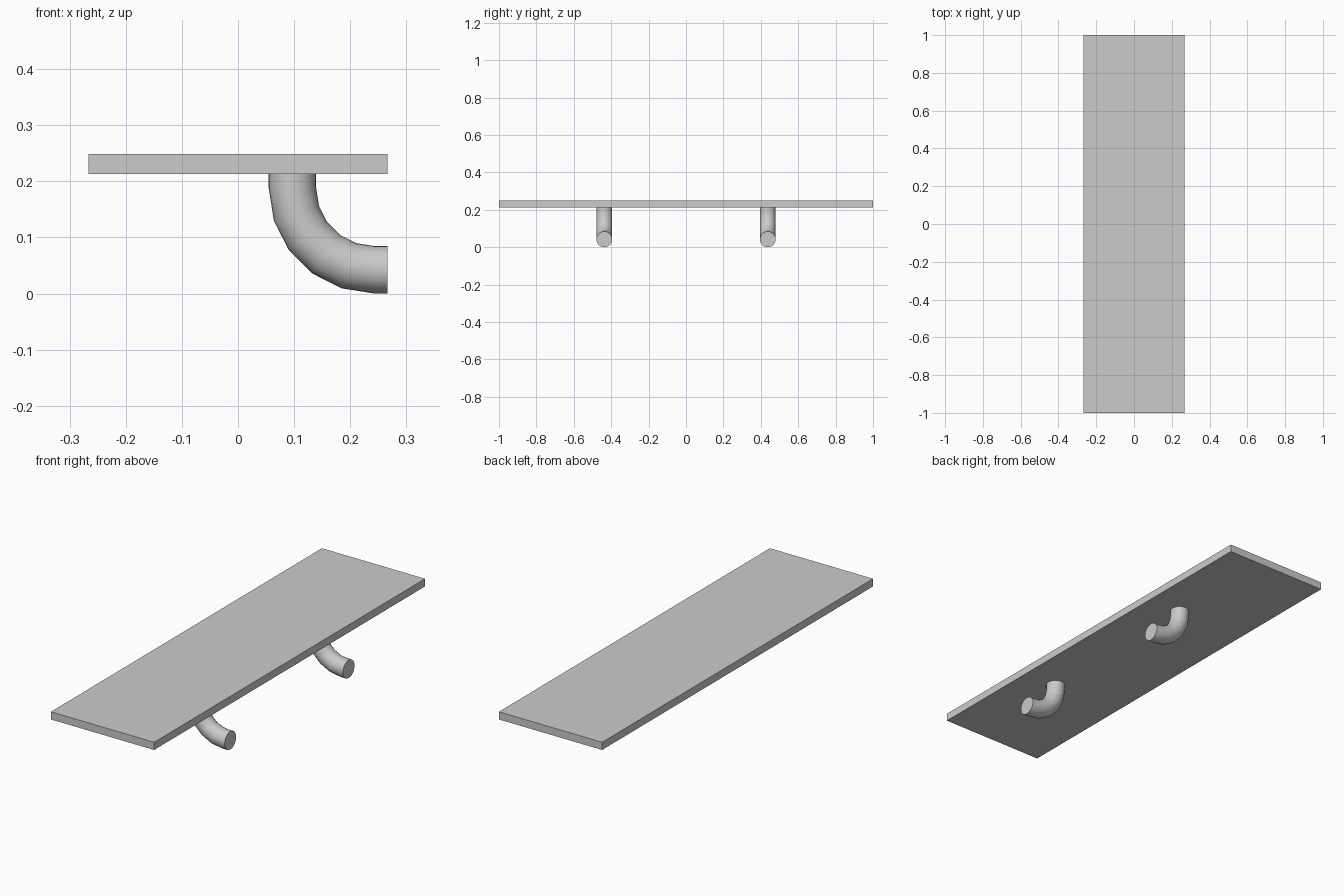
import bpy, bmesh
from math import sin, cos, pi, radians

if "Cube" in bpy.data.objects:
    bpy.data.objects.remove(bpy.data.objects["Cube"])

SIDES = 24
R = 0.0423            # tube radius
BEND = 0.1449         # bend radius along the tube centre
CX, CZ = 0.242, 0.1875  # centre of the bend
BOTTOM, TOP, HALF_W = 0.213, 0.249, 0.2665


def finish(name, bm):
    bmesh.ops.recalc_face_normals(bm, faces=bm.faces)
    mesh = bpy.data.meshes.new(name)
    bm.to_mesh(mesh)
    bm.free()
    obj = bpy.data.objects.new(name, mesh)
    bpy.context.collection.objects.link(obj)
    return obj


# Shelf board
bm = bmesh.new()
bmesh.ops.create_cube(bm, size=1)
bmesh.ops.scale(bm, vec=(2 * HALF_W, 2, TOP - BOTTOM), verts=bm.verts)
bmesh.ops.translate(bm, vec=(0, 0, (TOP + BOTTOM) / 2), verts=bm.verts)
finish("shelf_board", bm)


# Elbow tube: short straight drop, five-step quarter bend, short straight end
def elbow(name, y):
    path = [(CX - BEND, BOTTOM, 0)]
    for i in range(6):
        a = radians(18 * i)
        path.append((CX - BEND * cos(a), CZ - BEND * sin(a), a))
    path.append((HALF_W, CZ - BEND, pi / 2))

    bm = bmesh.new()
    rings = []
    for px, pz, a in path:
        ring = []
        for k in range(SIDES):
            t = 2 * pi * k / SIDES
            u = R * cos(t)
            ring.append(bm.verts.new((px - u * cos(a), y + R * sin(t), pz - u * sin(a))))
        rings.append(ring)
    for r0, r1 in zip(rings, rings[1:]):
        for k in range(SIDES):
            n = (k + 1) % SIDES
            bm.faces.new((r0[k], r0[n], r1[n], r1[k]))
    bm.faces.new(rings[0])
    bm.faces.new(rings[-1])
    obj = finish(name, bm)

    bpy.ops.object.select_all(action='DESELECT')
    obj.select_set(True)
    bpy.context.view_layer.objects.active = obj
    bpy.ops.object.shade_smooth_by_angle(angle=radians(40))


# One bracket towards each end of the board
for name, y in (("front_bracket", -0.437), ("back_bracket", 0.437)):
    elbow(name, y)
